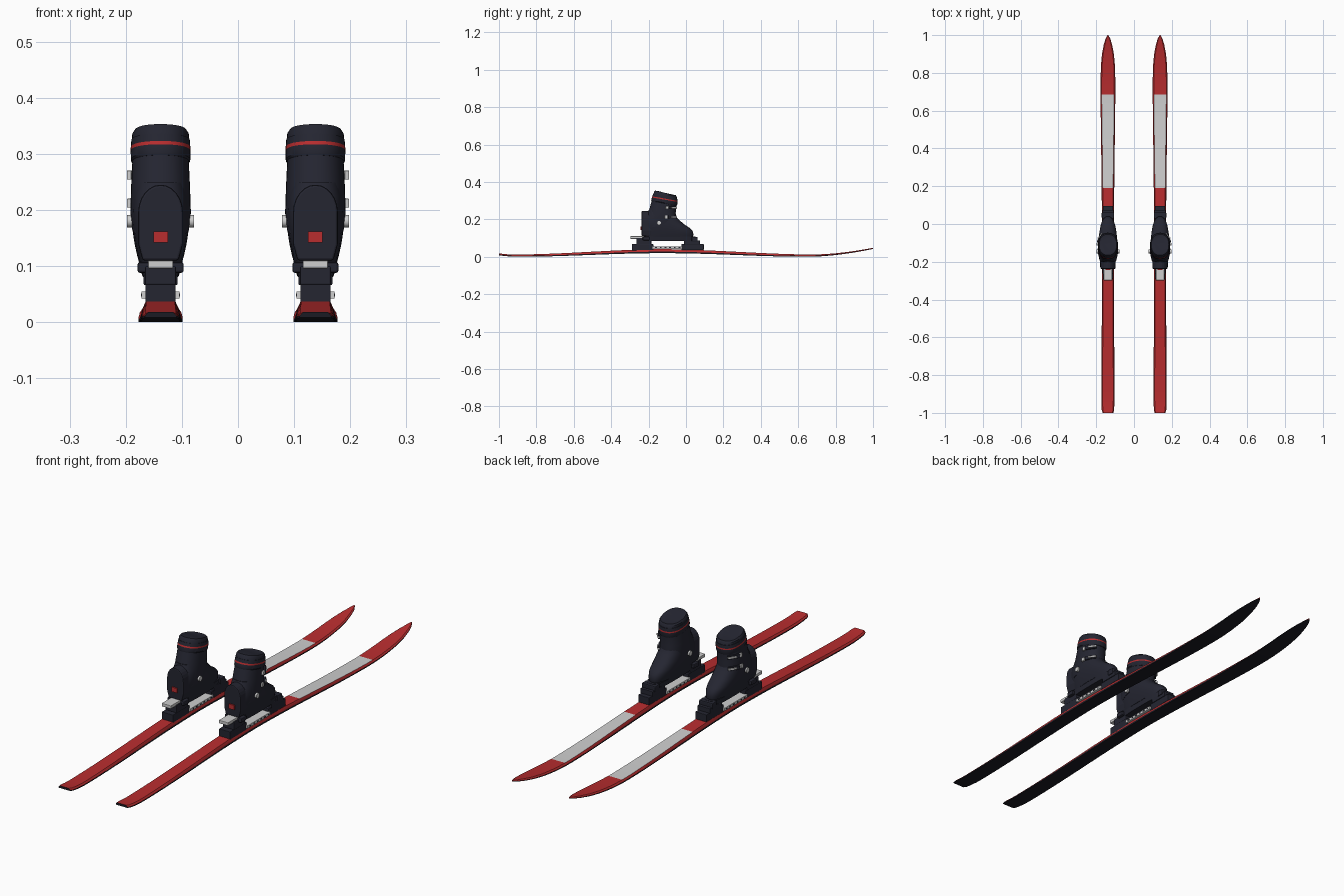
import bpy, math
from mathutils import Matrix, Vector

if "Cube" in bpy.data.objects:
    bpy.data.objects.remove(bpy.data.objects["Cube"])


def material(name, rgb):
    m = bpy.data.materials.new(name)
    m.diffuse_color = (*rgb, 1)
    m.use_nodes = True
    m.node_tree.nodes["Principled BSDF"].inputs["Base Color"].default_value = m.diffuse_color
    return m


RED = material("red", (0.48, 0.026, 0.028))
DARK = material("dark_navy", (0.018, 0.019, 0.031))
PALE = material("pale_grey", (0.62, 0.62, 0.62))
BASE = material("base_black", (0.011, 0.011, 0.017))
OFFSET = 0.138


def make(name, verts, faces, mats, indices=None, bevel=0, smooth=True):
    me = bpy.data.meshes.new(name)
    me.from_pydata(verts, [], faces)
    for m in mats:
        me.materials.append(m)
    if indices:
        me.polygons.foreach_set("material_index", indices)
    ob = bpy.data.objects.new(name, me)
    bpy.context.collection.objects.link(ob)
    bpy.ops.object.select_all(action="DESELECT")
    ob.select_set(True)
    bpy.context.view_layer.objects.active = ob
    # consistent outward normals
    bpy.ops.object.mode_set(mode="EDIT")
    bpy.ops.mesh.select_all(action="SELECT")
    bpy.ops.mesh.normals_make_consistent(inside=False)
    bpy.ops.object.mode_set(mode="OBJECT")
    if bevel:
        b = ob.modifiers.new("rounded_edges", "BEVEL")
        b.width, b.segments = bevel, 2
    elif smooth:
        bpy.ops.object.shade_smooth_by_angle(angle=math.radians(35))
    return ob


def skin(rings):
    """Bridge equal rings of points and cap both ends."""
    n = len(rings[0])
    verts = [p for r in rings for p in r]
    faces = [(i * n + j, i * n + (j + 1) % n, (i + 1) * n + (j + 1) % n, (i + 1) * n + j)
             for i in range(len(rings) - 1) for j in range(n)]
    faces += [tuple(range(n)), tuple(range(len(verts) - n, len(verts)))]
    return verts, faces


def oval_loft(name, cx, rows, power=2.4, n=32, mats=(DARK,), red_row=None):
    """Rows are (z at back, z at front, y back, y front, half width)."""
    rings = []
    for zb, zf, yb, yf, hw in rows:
        ring = []
        for k in range(n):
            a = 2 * math.pi * k / n
            c, s = math.cos(a), math.sin(a)
            u = math.copysign(abs(c) ** (2 / power), c)
            v = math.copysign(abs(s) ** (2 / power), s)
            ring.append((cx + hw * u, (yb + yf) / 2 + v * (yf - yb) / 2,
                         (zb + zf) / 2 + v * (zf - zb) / 2))
        rings.append(ring)
    verts, faces = skin(rings)
    idx = [1 if i // n == red_row else 0 for i in range(len(faces))]
    return make(name, verts, faces, mats, idx)


def block(name, cx, x, y, z, mat, bevel=0.002, turn=0):
    """Box given by x, y and z ranges, turned about its own vertical axis."""
    mid = Vector([sum(r) / 2 for r in (x, y, z)])
    rot = Matrix.Rotation(turn, 3, "Z")
    loops = [[rot @ (Vector((a, b, c)) - mid) + mid + Vector((cx, 0, 0))
              for a, b in ((x[0], y[0]), (x[1], y[0]), (x[1], y[1]), (x[0], y[1]))] for c in z]
    return make(name, *skin(loops), [mat], bevel=bevel, smooth=False)


def prism(name, cx, outline, y0, y1, mat, bevel=0):
    return make(name, *skin([[(cx + x, y, z) for x, z in outline] for y in (y0, y1)]),
                [mat], bevel=bevel)


def disc(name, cx, x0, x1, y, z, r, mat):
    rings = [[(cx + x, y + r * math.cos(k * math.pi / 8), z + r * math.sin(k * math.pi / 8))
              for k in range(16)] for x in (x0, x1)]
    return make(name, *skin(rings), [mat])


def lerp(table, y):
    for (a, p), (b, q) in zip(table, table[1:]):
        if y <= b:
            return p + (q - p) * max(0, y - a) / (b - a)
    return table[-1][1]


def ski_base(y):
    if y < -0.9:
        return 0.8 * (y + 0.9) ** 2
    if y < 0.65:
        return 0.019 * math.sin(math.pi * (y + 0.9) / 1.55) ** 2
    return 0.042 * ((y - 0.65) / 0.35) ** 1.8


WIDTH = [(-1, .028), (-.985, .033), (-.9, .035), (-.5, .0325), (-.1, .0305), (.3, .0345),
         (.6, .0385), (.75, .0395), (.84, .037), (.9, .0315), (.95, .022), (.98, .013), (1, .002)]
THICK = [(-1, .010), (-.5, .017), (-.15, .022), (.3, .017), (.7, .011), (1, .006)]


def ski(cx):
    ys = sorted({round(-1 + i * 0.04, 3) for i in range(51)}
                | {-.985, .19, .685, .9, .93, .95, .97, .98, .99})
    rings = []
    for y in ys:
        w, h, b = lerp(WIDTH, y), lerp(THICK, y), ski_base(y)
        t = w - min(0.006, w * 0.3)
        rings.append([(cx + x, y, b + z) for x, z in
                      ((-w, 0), (w, 0), (w, h * .38), (t, h), (-t, h), (-w, h * .38))])
    verts, faces = skin(rings)
    idx = []
    for i in range(len(faces) - 2):
        side, y = i % 6, (ys[i // 6] + ys[i // 6 + 1]) / 2
        panel = side == 3 and 0.19 < y < 0.685
        idx.append(1 if panel else 2 if side in (0, 1, 5) else 0)
    make("ski", verts, faces, [RED, PALE, BASE], idx + [2, 0])


def binding(cx):
    # toe piece, stepped up toward the boot
    block("toe_base", cx, (-.027, .027), (-.025, .095), (.036, .068), DARK)
    block("toe_housing", cx, (-.03, .03), (-.01, .075), (.066, .088), DARK)
    block("toe_cup", cx, (-.033, .033), (.03, .062), (.08, .106), DARK, .004)
    # heel piece with release lever
    block("heel_base", cx, (-.027, .027), (-.29, -.175), (.033, .068), DARK)
    block("heel_housing", cx, (-.0275, .0275), (-.265, -.185), (.066, .1), DARK, .003)
    block("heel_clamp", cx, (-.041, .041), (-.232, -.195), (.088, .107), DARK, .004)
    block("heel_lever", cx, (-.0225, .0225), (-.298, -.225), (.096, .11), PALE)
    # side plate with slots
    block("brake_plate", cx, (-.034, .034), (-.18, -.02), (.042, .055), PALE, .001)
    for s in (-1, 1):
        for k in range(6):
            y = -.165 + k * .025
            block("plate_slot", cx, (s * .034 - .0008, s * .034 + .0008), (y, y + .01),
                  (.046, .051), DARK, 0)


def boot(cx, s):
    # sole and lower shell
    oval_loft("boot_sole", cx, [(.083, .083, -.225, .048, .033), (.107, .107, -.227, .05, .037)], 3.2)
    oval_loft("boot_shell", cx, [
        (.105, .105, -.227, .037, .038), (.12, .12, -.23, .04, .042), (.138, .138, -.231, .035, .046),
        (.148, .152, -.231, .022, .048), (.17, .175, -.231, -.012, .051),
        (.195, .2, -.226, -.04, .051), (.225, .218, -.21, -.056, .05), (.25, .24, -.2, -.063, .045)], 2.6)
    # upright cuff leaning forward
    oval_loft("boot_cuff", cx, [
        (.15, .185, -.218, -.052, .051), (.19, .2, -.214, -.05, .054), (.25, .232, -.197, -.055, .0525),
        (.305, .28, -.182, -.052, .050)], 2.3)
    # rim with a red stripe, then padded liner
    oval_loft("cuff_rim", cx, [
        (.298, .272, -.185, -.049, .050), (.302, .276, -.186, -.047, .053),
        (.317, .293, -.182, -.046, .0532), (.323, .299, -.180, -.046, .0532),
        (.336, .313, -.176, -.047, .052)], 2.3, mats=(DARK, RED), red_row=2)
    oval_loft("boot_liner", cx, [
        (.33, .308, -.176, -.048, .0505), (.346, .323, -.171, -.05, .0505),
        (.353, .329, -.165, -.055, .046), (.352, .328, -.15, -.07, .034)], 2.3)
    # arched heel spine with a red badge plate
    arch = [(.032, .11), (.04, .14)] + [(.04 * math.cos(a), .195 + .05 * math.sin(a))
            for a in [math.pi * k / 12 for k in range(13)]] + [(-.04, .14), (-.032, .11)]
    prism("heel_spine", cx, arch, -.237, -.15, DARK, .004)
    block("heel_badge", cx, (-.013, .013), (-.243, -.236), (.142, .162), RED, 0)
    # ankle pivots
    for side in (-1, 1):
        disc("ankle_pivot", cx, side * .045, side * .06, -.145, .18, .011, PALE)
    # four outer buckles: catch, lever and dark strap
    for z, yc, ry in ((.262, -.122, .069), (.212, -.13, .078)):
        for label, deg, length, height, out, mat in (
                ("buckle_strap", 42, .05, .016, .001, DARK), ("buckle_lever", 50, .036, .007, .006, PALE),
                ("buckle_catch", 12, .014, .016, .004, PALE)):
            a = math.radians(deg)
            x, y = s * (.053 * math.cos(a) ** .85 + out * .8), yc + ry * math.sin(a) ** .85 + out * .6
            turn = s * math.atan2(math.sin(a) / ry, math.cos(a) / .053)
            block(label, cx, (x - .004, x + .004), (y - length / 2, y + length / 2),
                  (z - height / 2, z + height / 2), mat, .001, turn)


# matching pair with buckles on the outer sides
for sign in (-1, 1):
    ski(sign * OFFSET)
    binding(sign * OFFSET)
    boot(sign * OFFSET, sign)
